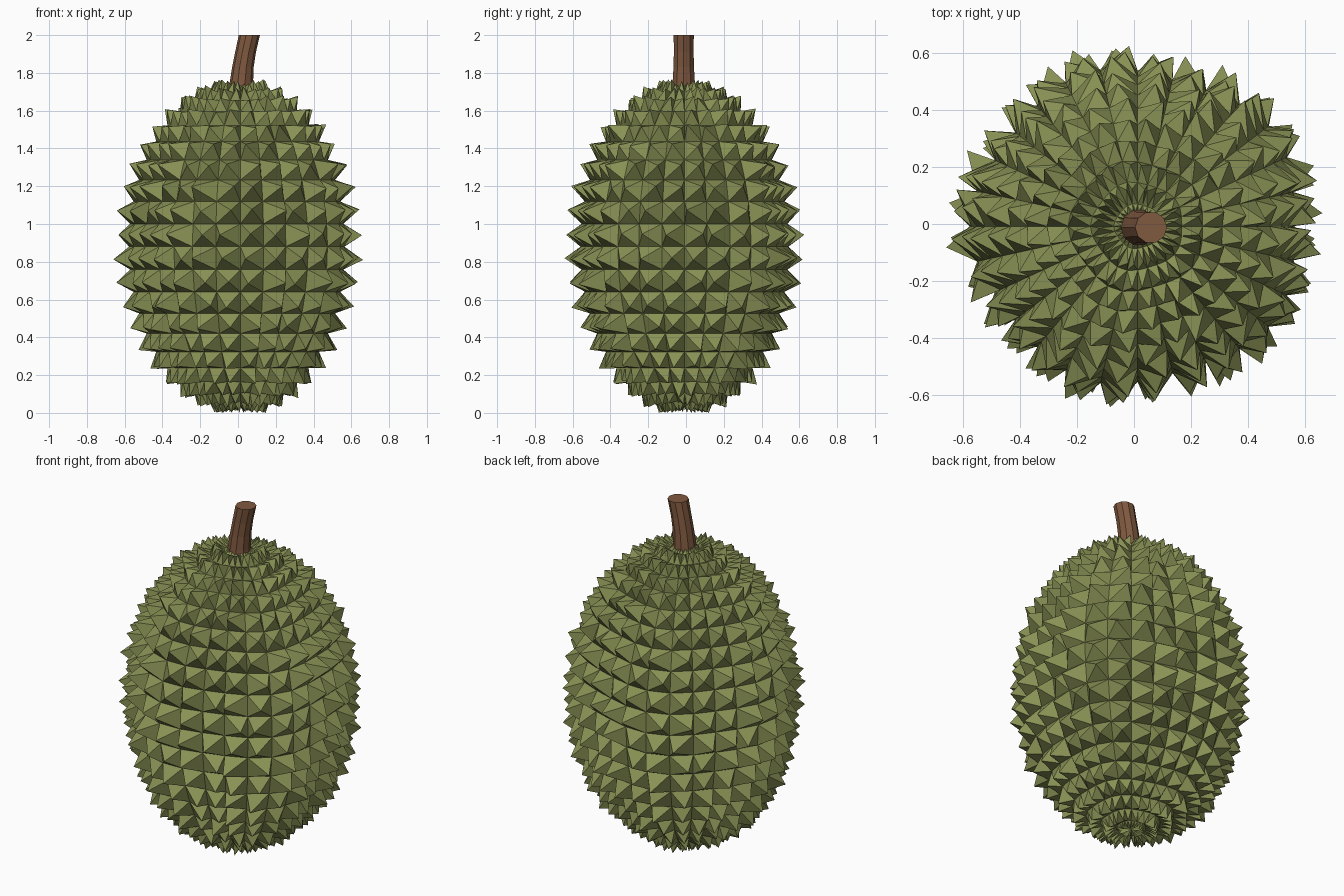
import bpy, bmesh, math, random
from mathutils import Vector

if "Cube" in bpy.data.objects:
    bpy.data.objects.remove(bpy.data.objects["Cube"])

random.seed(4)
SEGS, RINGS = 28, 22
RX, RY, RZ = 0.57, 0.547, 0.85
CENTRE = Vector((0.013, -0.008, 0.88))


def material(name, rgb):
    m = bpy.data.materials.new(name)
    m.diffuse_color = (*rgb, 1)
    m.use_nodes = True
    m.node_tree.nodes["Principled BSDF"].inputs["Base Color"].default_value = m.diffuse_color
    return m


def finish(name, bm, mat):
    me = bpy.data.meshes.new(name)
    bm.to_mesh(me)
    bm.free()
    me.materials.append(mat)
    ob = bpy.data.objects.new(name, me)
    bpy.context.collection.objects.link(ob)
    return ob


green = material("husk green", (0.25, 0.285, 0.09))
brown = material("stem brown", (0.215, 0.1, 0.05))

# husk: five-lobed ellipsoid
bm = bmesh.new()
bmesh.ops.create_uvsphere(bm, u_segments=SEGS, v_segments=RINGS, radius=1)
for v in bm.verts:
    lobe = 1 - 0.035 * math.cos(5 * math.atan2(v.co.y, v.co.x))
    if abs(v.co.z) > 0.999:
        lobe = 1
    v.co = CENTRE + Vector((v.co.x * RX * lobe, v.co.y * RY * lobe, v.co.z * RZ))
bm.normal_update()

# every cell is raised to a spike that leans at random
for f in list(bm.faces):
    mid, n = f.calc_center_median(), f.normal.copy()
    rel = mid - CENTRE
    slope = math.sqrt(max(0, 1 - (rel.z / RZ) ** 2))
    length = 0.085 * (0.42 + 0.58 * slope) * random.uniform(0.8, 1.2)
    if len(f.verts) == 3:
        length = 0.02
    side = Vector((-rel.y, rel.x, 0)).normalized()
    tip = mid + n * length + side * random.uniform(-0.055, 0.055) * slope
    tip.z = max(tip.z + random.uniform(-0.006, 0.006), 0)
    peak = bmesh.ops.poke(bm, faces=[f])["verts"][0]
    peak.co = tip
finish("spiky_husk", bm, green)

# stem: bent ten-sided tube with flat ends
bm = bmesh.new()
path = [(0.015, 1.66, 0.07), (0.018, 1.75, 0.062), (0.026, 1.83, 0.057),
        (0.040, 1.91, 0.055), (0.060, 2.0, 0.056)]
rings = []
for x, z, r in path:
    rings.append([bm.verts.new((x + r * math.cos(a), -0.012 + r * math.sin(a), z))
                  for a in (math.tau * i / 10 for i in range(10))])
for lo, hi in zip(rings, rings[1:]):
    for i in range(10):
        j = (i + 1) % 10
        bm.faces.new((lo[i], lo[j], hi[j], hi[i]))
bm.faces.new(rings[0][::-1])
bm.faces.new(rings[-1])
finish("stem", bm, brown)
